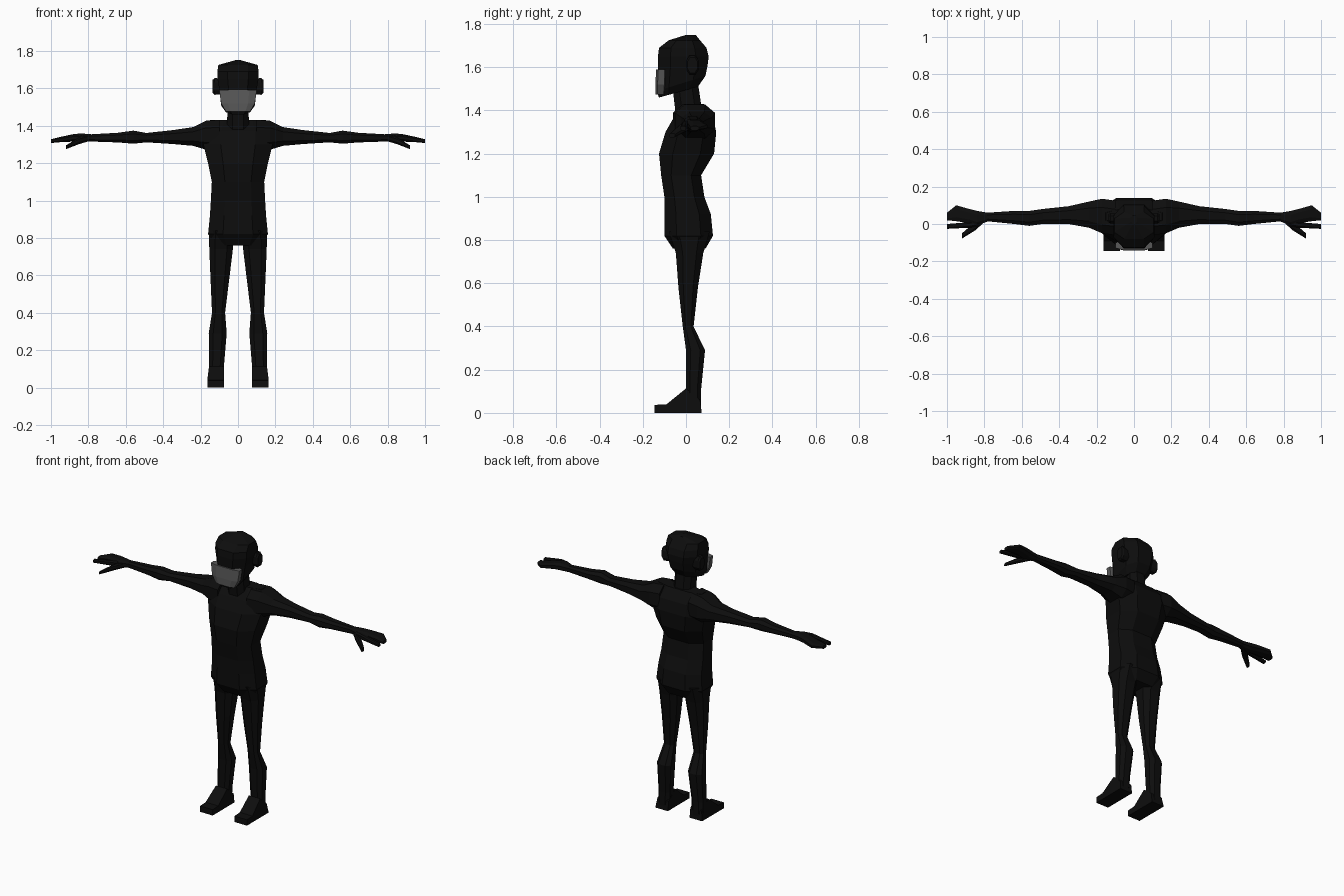
import bpy
import bmesh
from mathutils import Vector

cube = bpy.data.objects.get("Cube")
if cube:
    bpy.data.objects.remove(cube)


def material(name, level):
    colour = (level, level, level, 1)
    mat = bpy.data.materials.new(name)
    mat.use_nodes = True
    mat.diffuse_color = colour
    node = next(n for n in mat.node_tree.nodes if n.type == 'BSDF_PRINCIPLED')
    node.inputs["Base Color"].default_value = colour
    return mat


BLACK = material("black", .004)
GREY = material("mask grey", .1)


def finish(name, bm, mat=BLACK, mirror=False):
    """Turn the mesh into a named object, mirrored across x if paired."""
    bmesh.ops.recalc_face_normals(bm, faces=bm.faces)
    mesh = bpy.data.meshes.new(name)
    bm.to_mesh(mesh)
    bm.free()
    mesh.materials.append(mat)
    obj = bpy.data.objects.new(name, mesh)
    bpy.context.collection.objects.link(obj)
    if mirror:
        obj.modifiers.new("Mirror", 'MIRROR')


def loft(name, rings, flat=.5, mat=BLACK, mirror=False):
    """Skin a chain of chamfered rings, each given as (centre, u axis, v axis)."""
    quarter = [(1, flat), (flat, 1)]
    half = quarter + [(-a, b) for a, b in reversed(quarter)]
    corners = half + [(-a, -b) for a, b in half]
    bm = bmesh.new()
    loops = [[bm.verts.new(centre + u * a + v * b) for a, b in corners]
             for centre, u, v in rings]
    for low, high in zip(loops, loops[1:]):
        for i in range(len(corners)):
            bm.faces.new((low[i - 1], low[i], high[i], high[i - 1]))
    bm.faces.new(loops[0])
    bm.faces.new(loops[-1])
    finish(name, bm, mat, mirror)


def upright(z, width, front, back, x=0, tilt=0):
    """Level ring at height z; tilt lifts its back edge above its front edge."""
    centre = Vector((x, (front + back) / 2, z + tilt / 2))
    return centre, Vector((width, 0, 0)), Vector((0, (back - front) / 2, tilt / 2))


def sideways(x, front, back, height, drop=0):
    """Ring across the arm; thick parts sit higher and the fingertips droop."""
    z = 1.33 + height / 4 - max(0, x - .9) * .15 - drop
    centre = Vector((x, (front + back) / 2, z))
    return centre, Vector((0, (back - front) / 2, 0)), Vector((0, 0, height))


def leg_ring(z, width, front, back):
    """Level ring on the leg, whose centre line leans inwards going up."""
    return upright(z, width, front, back, x=.12 - z * .04)


# Torso, from the hips up to the shoulders
loft("torso", [
    upright(.76, .12, -.06, .09),
    upright(.82, .16, -.1, .125),
    upright(.92, .15, -.1, .115),
    upright(1, .145, -.1, .085),
    upright(1.1, .14, -.115, .07),
    upright(1.2, .16, -.125, .13),
    upright(1.3, .185, -.095, .14),
    upright(1.37, .185, -.055, .125),
    upright(1.43, .15, 0, .08),
])

# Neck and head
loft("neck", [upright(1.36, .06, -.045, .08), upright(1.53, .055, -.065, .055)])
loft("head", [
    upright(1.46, .065, -.125, .055, tilt=.05),
    upright(1.49, .09, -.135, .09, tilt=.07),
    upright(1.59, .1, -.13, .1, tilt=.02),
    upright(1.65, .11, -.13, .105),
    upright(1.69, .11, -.125, .095),
    upright(1.725, .105, -.08, .065),
    upright(1.75, .015, 0, .045),
])

# Ears: flat blocks with a bevelled outer face
ear_centre = Vector((.11, .03, 1.61))
ear_depth, ear_height = Vector((0, .028, 0)), Vector((0, 0, .045))
loft("ears", [
    (ear_centre + Vector((out, 0, 0)), ear_depth * size, ear_height * size)
    for out, size in ((-.03, .9), (.015, 1), (.025, .8))
], mirror=True)

# Face mask
loft("face_mask", [
    upright(1.475, .065, -.141, -.095),
    upright(1.52, .09, -.142, -.09),
    upright(1.59, .1, -.138, -.09),
], flat=.6, mat=GREY)

# Arms
loft("arms", [
    sideways(.1, -.06, .125, .08),
    sideways(.17, -.05, .135, .078),
    sideways(.24, -.02, .12, .05),
    sideways(.35, 0, .095, .037),
    sideways(.49, 0, .08, .025),
    sideways(.56, -.01, .07, .035),
    sideways(.64, 0, .07, .026),
    sideways(.79, .015, .06, .019),
], mirror=True)

# Hands, with the other fingers held together beside the index finger
loft("hands", [
    sideways(.78, .015, .06, .019),
    sideways(.84, -.01, .07, .023),
    sideways(.88, .005, .08, .02),
    sideways(.95, .015, .1, .014),
    sideways(1, .02, .06, .01),
], mirror=True)
loft("index_fingers", [
    sideways(.83, -.01, .03, .018),
    sideways(.88, -.02, .01, .016),
    sideways(1, -.026, 0, .01),
], mirror=True)
loft("thumbs", [
    sideways(.8, .01, .05, .018),
    sideways(.85, -.035, .01, .018, drop=.015),
    sideways(.92, -.078, -.05, .01, drop=.045),
], mirror=True)

# Legs, from the ankles up to the hips
loft("legs", [
    leg_ring(0, .04, 0, .07),
    leg_ring(.11, .04, 0, .07),
    leg_ring(.29, .048, 0, .088),
    leg_ring(.4, .035, -.015, .035),
    leg_ring(.58, .05, -.035, .055),
    leg_ring(.74, .063, -.047, .08),
    leg_ring(.84, .07, -.08, .11),
], mirror=True)

# Feet: side profile extruded across the width, wider at the sole
profile = [(-.145, 0), (-.145, .037), (-.09, .04), (0, .113), (.065, .06), (.073, 0)]
bm = bmesh.new()
inner_side = bm.faces.new([bm.verts.new((.076, y, z)) for y, z in profile])
for item in bmesh.ops.extrude_face_region(bm, geom=[inner_side])["geom"]:
    if isinstance(item, bmesh.types.BMVert):
        item.co.x = .164 if item.co.z < .05 else .155
finish("feet", bm, mirror=True)
